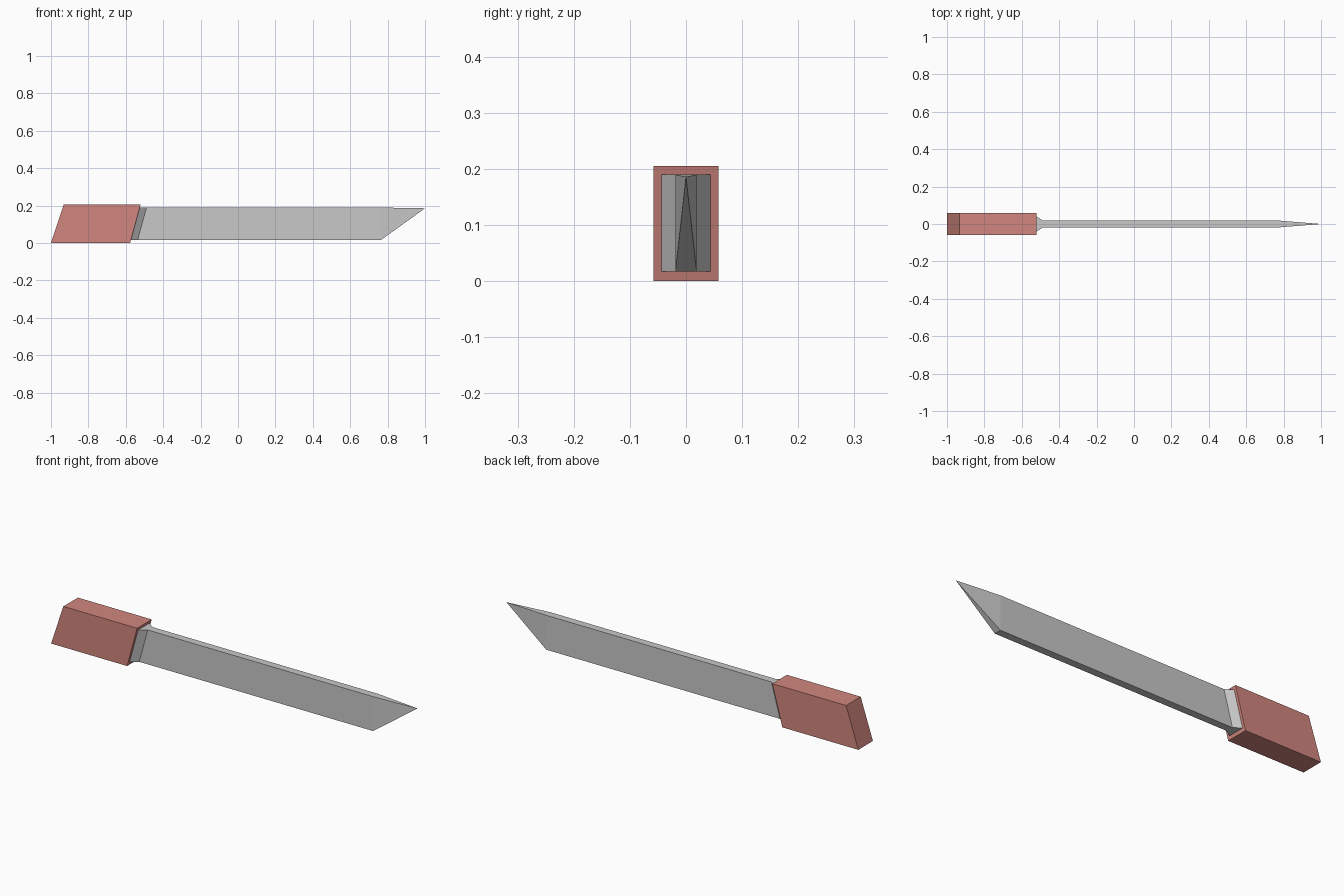
import bpy
import bmesh

cube = bpy.data.objects.get("Cube")
if cube:
    bpy.data.objects.remove(cube, do_unlink=True)


def make_material(name, color):
    mat = bpy.data.materials.new(name)
    mat.use_nodes = True
    mat.diffuse_color = (*color, 1)
    mat.node_tree.nodes["Principled BSDF"].inputs["Base Color"].default_value = (*color, 1)
    return mat


def loft(name, sections, mat, cap_start=False, tip=None):
    """Skin rectangular sections (x_low, x_high, half_width, z_low, z_high)."""
    bm = bmesh.new()
    rings = []
    for x0, x1, w, z0, z1 in sections:
        corners = [(x0, -w, z0), (x0, w, z0), (x1, w, z1), (x1, -w, z1)]
        rings.append([bm.verts.new(c) for c in corners])
    for a, b in zip(rings, rings[1:]):
        for i in range(4):
            j = (i + 1) % 4
            bm.faces.new((a[i], a[j], b[j], b[i]))
    if cap_start:
        bm.faces.new(rings[0][::-1])
    if tip:
        point = bm.verts.new(tip)
        for i in range(4):
            bm.faces.new((rings[-1][i], rings[-1][(i + 1) % 4], point))
    bmesh.ops.recalc_face_normals(bm, faces=bm.faces)
    mesh = bpy.data.meshes.new(name)
    bm.to_mesh(mesh)
    bm.free()
    mesh.materials.append(mat)
    obj = bpy.data.objects.new(name, mesh)
    bpy.context.collection.objects.link(obj)
    return obj


red = make_material("dusty red", (0.64, 0.24, 0.21))
steel = make_material("grey steel", (0.58, 0.58, 0.58))

HEIGHT = 0.205
LOW, HIGH = 0.017, 0.19


def slant(z):
    """Position of the slanted handle front at height z."""
    return -0.577 + 0.056 * z / HEIGHT


# Slanted block handle, with a rim around the blade socket
socket = (slant(LOW), slant(HIGH), 0.044, LOW, HIGH)
loft("handle", [
    (-1.0, -0.932, 0.058, 0, HEIGHT),
    (slant(0), slant(HEIGHT), 0.058, 0, HEIGHT),
    socket,
], red, cap_start=True)

# Blade: flared neck, straight slab, and slanted point
loft("blade", [
    socket,
    (slant(LOW) + 0.036, slant(HIGH) + 0.036, 0.019, LOW, HIGH),
    (0.765, 0.765, 0.019, LOW, HIGH),
], steel, tip=(1.0, 0, 0.186))
